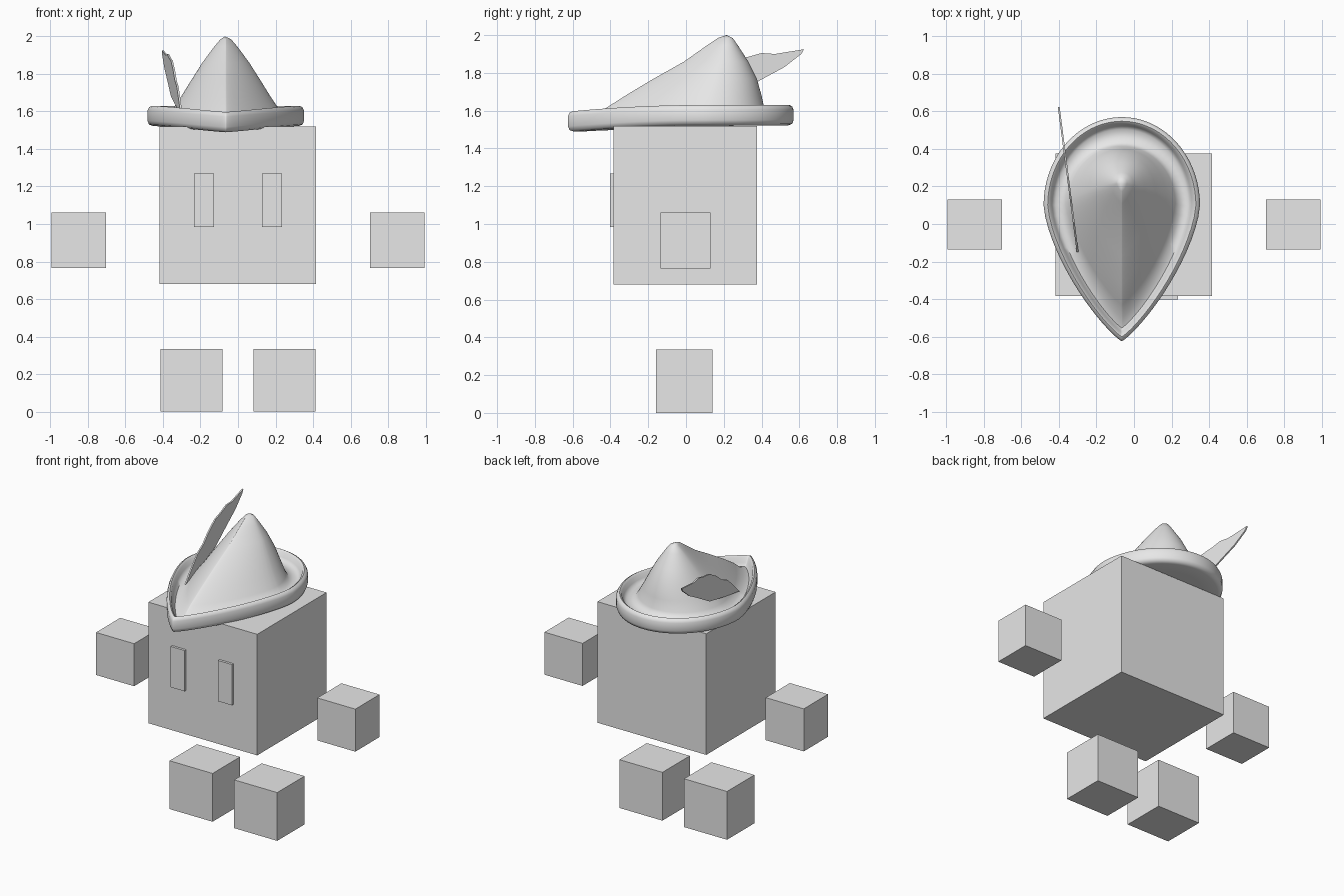
import bpy, bmesh
from math import sin, cos, pi
from mathutils import Vector

cube = bpy.data.objects.get("Cube")
if cube:
    bpy.data.objects.remove(cube, do_unlink=True)

grey = bpy.data.materials.new("light_grey")
grey.use_nodes = True
grey.diffuse_color = (0.8, 0.8, 0.8, 1)
grey.node_tree.nodes["Principled BSDF"].inputs["Base Color"].default_value = (0.8, 0.8, 0.8, 1)


def finish(name, bm):
    bmesh.ops.recalc_face_normals(bm, faces=bm.faces)
    mesh = bpy.data.meshes.new(name)
    bm.to_mesh(mesh)
    bm.free()
    mesh.materials.append(grey)
    obj = bpy.data.objects.new(name, mesh)
    bpy.context.collection.objects.link(obj)
    return obj


def box(name, low, high):
    low, high = Vector(low), Vector(high)
    bm = bmesh.new()
    bmesh.ops.create_cube(bm, size=1)
    bmesh.ops.scale(bm, vec=high - low, verts=bm.verts)
    bmesh.ops.translate(bm, vec=(low + high) / 2, verts=bm.verts)
    return finish(name, bm)


# Block body, with floating hands and feet and raised eyes
box("body", (-0.418, -0.385, 0.68), (0.417, 0.375, 1.52))
for side, s in (("left", 1), ("right", -1)):
    def pair(part, x1, x2, y1, y2, z1, z2):
        a, b = sorted((s * x1, s * x2))
        box(side + "_" + part, (a, y1, z1), (b, y2, z2))
    pair("hand", 0.703, 0.995, -0.135, 0.13, 0.765, 1.06)
    pair("foot", 0.083, 0.413, -0.16, 0.14, 0, 0.335)
    pair("eye", 0.128, 0.235, -0.402, -0.38, 0.985, 1.268)

# Hat: teardrop rings lofted from the underside, over the rolled rim, up the crown
STEPS = 72
HAT_X = -0.065


def teardrop(half_width, front, back, mid, z, drop):
    points = []
    for i in range(STEPS):
        t = 2 * pi * i / STEPS
        c, u = cos(t), sin(t)
        if u >= 0:
            x, y, dz = half_width * c, mid + (back - mid) * u, 0
        else:
            u = -u
            wide = max(0, 1 - u ** 1.5) ** 0.85
            x = half_width * wide * (1 if c > 0 else -1)
            y, dz = mid - (mid - front) * u, drop * u * u
        points.append((HAT_X + x, y, z - dz))
    return points


rings = []
for inset, z in ((0.12, 1.525), (0.03, 1.522), (0.008, 1.53), (0, 1.55), (0, 1.605),
                 (0.008, 1.622), (0.022, 1.63), (0.036, 1.62), (0.045, 1.59), (0.065, 1.57)):
    rings.append(teardrop(0.417 - inset, -0.625 + inset * 1.1, 0.57 - inset, 0.1, z, 0.033))
for width, front, back, mid, z in (
        (0.31, -0.50, 0.435, 0.10, 1.575), (0.285, -0.43, 0.415, 0.11, 1.61),
        (0.238, -0.32, 0.40, 0.13, 1.68), (0.182, -0.17, 0.375, 0.16, 1.77),
        (0.125, -0.01, 0.33, 0.19, 1.86), (0.062, 0.11, 0.275, 0.21, 1.945),
        (0.028, 0.17, 0.247, 0.22, 1.985)):
    rings.append(teardrop(width, front, back, mid, z, 0.02 if z < 1.6 else 0))

bm = bmesh.new()
loops = [[bm.verts.new(p) for p in ring] for ring in rings]
for lower, upper in zip(loops, loops[1:]):
    for i in range(STEPS):
        j = (i + 1) % STEPS
        bm.faces.new((lower[i], lower[j], upper[j], upper[i]))
bm.faces.new(loops[0])
tip = bm.verts.new((HAT_X - 0.005, 0.215, 2.0))
for i in range(STEPS):
    bm.faces.new((loops[-1][i], loops[-1][(i + 1) % STEPS], tip))
hat = finish("hat", bm)
bpy.ops.object.select_all(action="DESELECT")
hat.select_set(True)
bpy.context.view_layer.objects.active = hat
bpy.ops.object.shade_smooth_by_angle(angle=1.0)

# Feather: thin upright leaf with a notched top edge, on the right of the hat
outline = [(-0.15, 1.585), (0.05, 1.63), (0.25, 1.68), (0.40, 1.765), (0.52, 1.83),
           (0.61, 1.90), (0.625, 1.925), (0.47, 1.90), (0.40, 1.905), (0.33, 1.885),
           (0.25, 1.87), (0.16, 1.82), (0.09, 1.765), (0.01, 1.73), (-0.07, 1.66)]
bm = bmesh.new()
leaf = bm.faces.new([bm.verts.new((-0.325 - 0.13 * y, y, z)) for y, z in outline])
grown = bmesh.ops.extrude_face_region(bm, geom=[leaf])["geom"]
bmesh.ops.translate(bm, vec=(0.01, 0, 0), verts=[g for g in grown if isinstance(g, bmesh.types.BMVert)])
finish("feather", bm)
